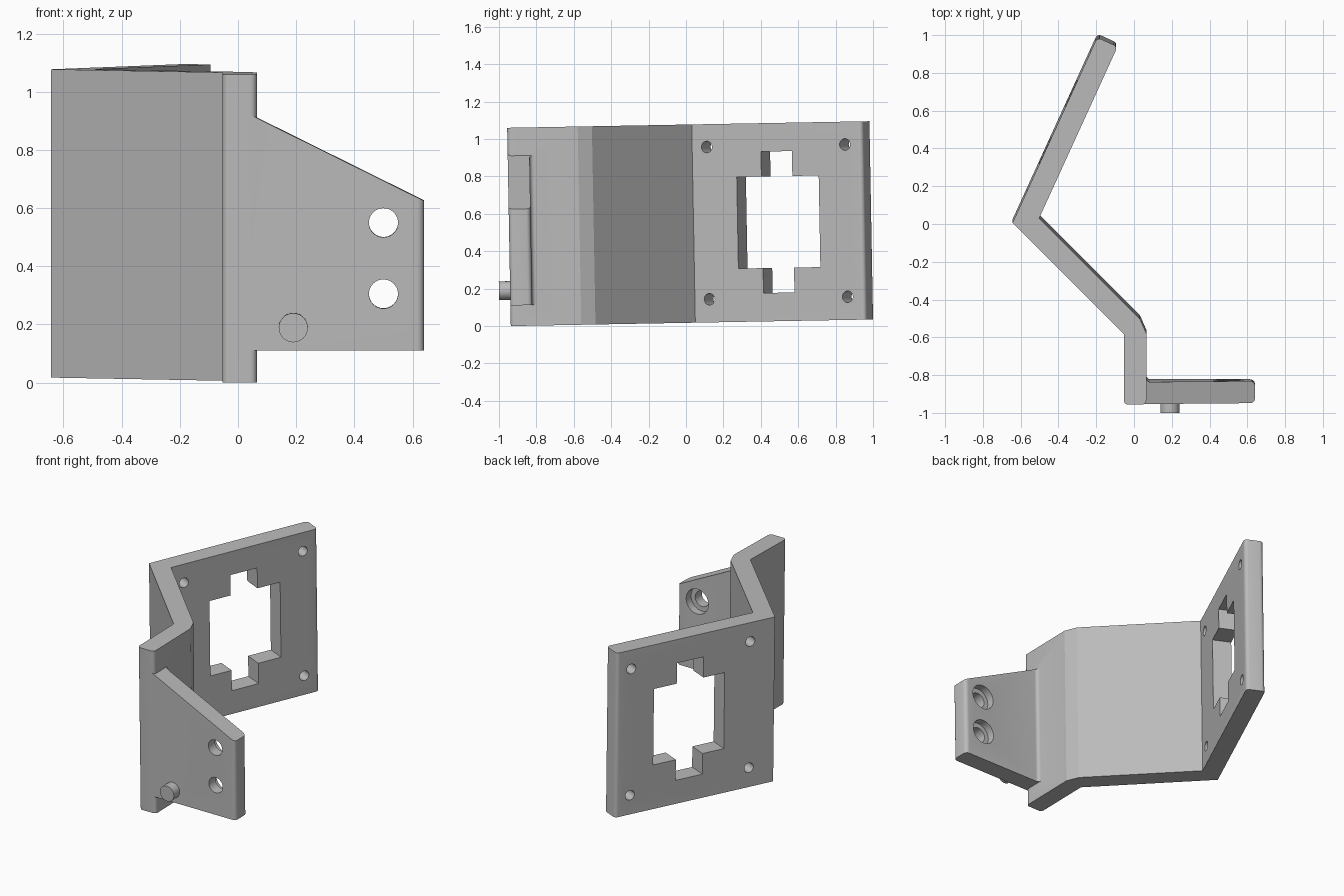
import bpy
import bmesh
import math
from mathutils import Matrix, Vector

cube = bpy.data.objects.get("Cube")
if cube:
    bpy.data.objects.remove(cube, do_unlink=True)

grey = bpy.data.materials.new("plain grey")
grey.use_nodes = True
COLOUR = (0.5, 0.5, 0.5, 1)
grey.diffuse_color = COLOUR
grey.node_tree.nodes["Principled BSDF"].inputs["Base Color"].default_value = COLOUR

H = 1.06       # height of the bent plate
T = 0.118      # sheet thickness
FRONT = -0.937
TILT = Matrix.Translation((0, 0, 0.017)) @ Matrix.Rotation(0.0182, 4, "X")


def rounded(corners, steps=6):
    """Outline from (x, y, radius) corners, each radius turned into an arc."""
    pts = []
    for i, (x, y, r) in enumerate(corners):
        p = Vector((x, y))
        if not r:
            pts.append(p)
            continue
        a = (Vector(corners[i - 1][:2]) - p).normalized()
        b = (Vector(corners[(i + 1) % len(corners)][:2]) - p).normalized()
        half = a.angle(b) / 2
        centre = p + (a + b).normalized() * r / math.sin(half)
        start = p + a * r / math.tan(half) - centre
        end = p + b * r / math.tan(half) - centre
        turn = start.angle_signed(end)
        for k in range(steps + 1):
            pts.append(centre + Matrix.Rotation(-turn * k / steps, 2) @ start)
    return pts


def finish(name, bm, matrix=None):
    if matrix:
        bm.transform(matrix)
    bmesh.ops.recalc_face_normals(bm, faces=bm.faces)
    mesh = bpy.data.meshes.new(name)
    bm.to_mesh(mesh)
    bm.free()
    mesh.materials.append(grey)
    ob = bpy.data.objects.new(name, mesh)
    bpy.context.collection.objects.link(ob)
    return ob


def prism(outline, z0, z1):
    bm = bmesh.new()
    face = bm.faces.new([bm.verts.new((p[0], p[1], z0)) for p in outline])
    new = bmesh.ops.extrude_face_region(bm, geom=[face])["geom"]
    verts = [v for v in new if isinstance(v, bmesh.types.BMVert)]
    bmesh.ops.translate(bm, verts=verts, vec=(0, 0, z1 - z0))
    return bm


def cylinder(name, radius, depth, matrix):
    bm = bmesh.new()
    bmesh.ops.create_cone(bm, cap_ends=True, segments=40, radius1=radius,
                          radius2=radius, depth=depth, matrix=matrix)
    return finish(name, bm)


def boolean(target, other, operation):
    mod = target.modifiers.new(operation, "BOOLEAN")
    mod.operation, mod.solver, mod.object = operation, "EXACT", other
    bpy.context.view_layer.objects.active = target
    bpy.ops.object.modifier_apply(modifier=mod.name)
    bpy.data.objects.remove(other, do_unlink=True)


# Bent plate: front wall, diagonal web and angled mounting panel
corner = Vector((-0.643, 0.025))
along = Vector((0.4155, 0.9096))
across = Vector((along.y, -along.x))
tip = corner + along * 1.08
tip_in = tip + across * T
body = finish("bracket_body", prism(rounded([
    (-0.053, FRONT, 0.022), (0.065, FRONT, 0.022), (0.065, -0.56, 0),
    (0.032, -0.484, 0), (-0.502, 0.05, 0), (*tip_in, 0.022),
    (*tip, 0.022), (*corner, 0), (-0.053, -0.565, 0)]), 0, H))

# Side tab with sloping top and a fillet against the wall
tab = prism(rounded([
    (0, FRONT, 0), (0.64, FRONT, 0.025), (0.64, -0.82, 0.025),
    (0.065, -0.82, 0.022), (0.065, -0.7, 0), (0, -0.7, 0)]), 0.11, 0.96)
for co, normal in (((0.065, 0, 0.91), (0.285, 0, 0.575)),):
    cut = bmesh.ops.bisect_plane(tab, geom=tab.verts[:] + tab.edges[:] + tab.faces[:],
                                 plane_co=co, plane_no=normal, clear_outer=True)
    rim = [e for e in cut["geom_cut"] if isinstance(e, bmesh.types.BMEdge)]
    bmesh.ops.contextual_create(tab, geom=rim)
boolean(body, finish("side_tab", tab), "UNION")

# Counterbored screw holes in the tab
facing_y = Matrix.Rotation(math.pi / 2, 4, "X")
for z in (0.305, 0.55):
    for radius, depth, y in ((0.05, 0.4, -0.88), (0.08, 0.1, -0.82)):
        place = Matrix.Translation((0.5, y, z)) @ facing_y
        boolean(body, cylinder("tab_hole", radius, depth, place), "DIFFERENCE")

# Panel frame: x runs along the panel, y is up, z goes through the sheet
panel = Matrix(((along.x, 0, across.x, corner.x),
                (along.y, 0, across.y, corner.y),
                (0, 1, 0, 0), (0, 0, 0, 1)))

# Stepped window: wide opening with a notch above and below
s0, s1, n0, n1 = 0.34, 0.822, 0.485, 0.667
z0, z1, m0, m1 = 0.285, 0.775, 0.152, 0.908
window = [(s0, z0), (n0, z0), (n0, m0), (n1, m0), (n1, z0), (s1, z0),
          (s1, z1), (n1, z1), (n1, m1), (n0, m1), (n0, z1), (s0, z1)]
boolean(body, finish("window_cutter", prism(window, -0.1, 0.25), panel), "DIFFERENCE")

# Four corner holes in the panel
for s in (0.167, 0.979):
    for z in (0.124, 0.938):
        place = panel @ Matrix.Translation((s, z, T / 2))
        boolean(body, cylinder("panel_hole", 0.031, 0.3, place), "DIFFERENCE")

# Locating pin on the front of the tab
pin = cylinder("locating_pin", 0.05, 0.09,
               Matrix.Translation((0.19, -0.952, 0.19)) @ facing_y)

for ob in (body, pin):
    ob.data.transform(TILT)
    bpy.ops.object.select_all(action="DESELECT")
    ob.select_set(True)
    bpy.context.view_layer.objects.active = ob
    bpy.ops.object.shade_smooth_by_angle(angle=math.radians(20))
